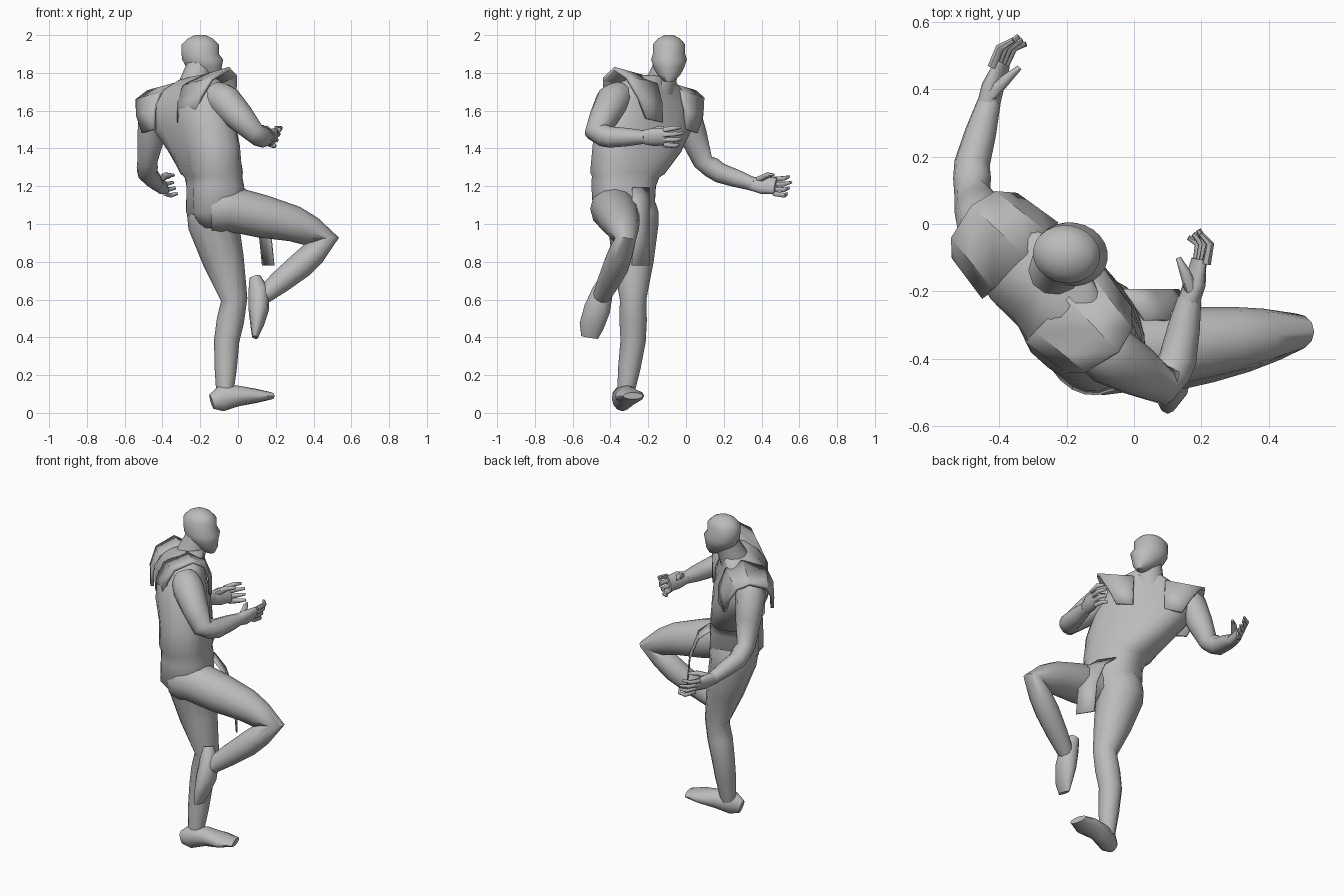
import bpy, bmesh, math
from mathutils import Vector

default_cube = bpy.data.objects.get("Cube")
if default_cube:
    bpy.data.objects.remove(default_cube)

colour = (.5, .5, .5, 1)
grey = bpy.data.materials.new("plain grey")
grey.use_nodes = True
grey.diffuse_color = colour
grey.node_tree.nodes["Principled BSDF"].inputs["Base Color"].default_value = colour

LEFT = Vector((-.7, .7, -.2))      # across the shoulders, dropping to the left
FORWARD = Vector((.7, .7, 0))      # the way the chest faces


def finish(name, bm, angle=60):
    bmesh.ops.recalc_face_normals(bm, faces=bm.faces)
    mesh = bpy.data.meshes.new(name)
    bm.to_mesh(mesh)
    bm.free()
    mesh.materials.append(grey)
    part = bpy.data.objects.new(name, mesh)
    bpy.context.collection.objects.link(part)
    bpy.ops.object.select_all(action='DESELECT')
    part.select_set(True)
    bpy.context.view_layer.objects.active = part
    bpy.ops.object.shade_smooth_by_angle(angle=math.radians(angle))
    return part


def skin(name, rings):
    """Joins rings of points into a closed surface."""
    bm = bmesh.new()
    loops = [[bm.verts.new(point) for point in ring] for ring in rings]
    for low, high in zip(loops, loops[1:]):
        for i in range(len(low)):
            bm.faces.new((low[i - 1], low[i], high[i], high[i - 1]))
    bm.faces.new(loops[0])
    bm.faces.new(loops[-1])
    finish(name, bm)


def sheet(name, rows, thickness, angle):
    """Joins rows of points into a thin plate."""
    bm = bmesh.new()
    rows = [[bm.verts.new(point) for point in row] for row in rows]
    for upper, lower in zip(rows, rows[1:]):
        for i in range(len(upper) - 1):
            bm.faces.new((upper[i], upper[i + 1], lower[i + 1], lower[i]))
    plate = finish(name, bm, angle).modifiers.new("thickness", 'SOLIDIFY')
    plate.thickness = thickness
    plate.offset = 0


def tube(name, stations, side=(0, 1, 0), sides=12):
    """Each station is a point, its half width along side, and optionally its half height."""
    points = [Vector(station[0]) for station in stations]
    rings = []
    for i, (_, width, *height) in enumerate(stations):
        along = (points[min(i + 1, len(points) - 1)] - points[max(i - 1, 0)]).normalized()
        across = Vector(side)
        across = (across - along * across.dot(along)).normalized()
        up = along.cross(across) * (height[0] if height else width)
        turns = [math.tau * k / sides for k in range(sides)]
        rings.append([points[i] + across * width * math.cos(t) + up * math.sin(t) for t in turns])
    skin(name, rings)


def limb(name, joints, side):
    """A tube with a slight muscle swelling halfway between joints."""
    stations = [joints[0]]
    for start, end in zip(joints, joints[1:]):
        middle = Vector(start[0]).lerp(Vector(end[0]), .5)
        stations += [(middle, (start[1] + end[1]) * .53), end]
    tube(name, stations, side)


def level_ring(x, y, z, width, depth, yaw, roll=0, square=1, groove=0, sides=24):
    """A level section facing yaw, with an optional groove down the back."""
    facing = Vector((math.cos(yaw), math.sin(yaw), 0))
    across = Vector((-math.sin(yaw), math.cos(yaw), -roll))
    ring = []
    for k in range(sides):
        c, s = (math.copysign(abs(f(math.tau * k / sides)) ** square, f(math.tau * k / sides))
                for f in (math.cos, math.sin))
        if k == sides // 2:
            c += groove
        ring.append(Vector((x, y, z)) + facing * c * depth + across * s * width)
    return ring


def trunk(name, sections):
    """Sections that twist and tilt steadily from the hips to the shoulders."""
    rings = []
    for x, y, z, width, depth in sections:
        rise = min(max(z - 1.2, 0) * 2, 1)
        yaw = math.radians(20 + 25 * rise)
        rings.append(level_ring(x, y, z, width, depth, yaw, rise * .2, .85, .12))
    skin(name, rings)


# Torso with a flared vest hem
trunk("torso", [
    (-.11, -.32, .98, .1, .1),
    (-.12, -.33, 1.06, .16, .15),
    (-.12, -.33, 1.2, .17, .145),
    (-.13, -.32, 1.25, .18, .14),
    (-.14, -.31, 1.27, .2, .15),
    (-.18, -.26, 1.4, .25, .15),
    (-.23, -.22, 1.52, .27, .16),
    (-.27, -.19, 1.65, .26, .14),
    (-.26, -.17, 1.72, .2, .11),
    (-.23, -.15, 1.77, .1, .08)])

# Neck and hooded head with a pointed mask
tube("neck", [((-.24, -.15, 1.7), .09), ((-.21, -.11, 1.82), .07), ((-.2, -.1, 1.88), .07)])
HEAD = [(-.13, 1.755, .03), (-.155, 1.79, .07), (-.18, 1.83, .095), (-.187, 1.87, .11),
        (-.2, 1.9, .1), (-.2, 1.95, .1), (-.2, 1.98, .07), (-.2, 2, .03)]
skin("head", [level_ring(x, -.09, z, r * .86, r, -.15) for x, z, r in HEAD])

# Winged shoulder pads, wide on top and narrowing toward the chest and back
PAD_ARC = [(-.14, 1.52), (-.14, 1.62), (-.1, 1.71), (.03, 1.76), (.12, 1.72), (.16, 1.62), (.16, 1.52)]
PAD_CENTRE = Vector((-.28, -.18, 0))
for name, sign in (("left_shoulder_pad", 1), ("right_shoulder_pad", -1)):
    rows = []
    for t, z in PAD_ARC:
        flare = .18 + (z - 1.5) * .5
        rows.append([PAD_CENTRE + FORWARD * t * (1.1 - s) + LEFT * sign * s + Vector((0, 0, z))
                     for s in (.09, flare * .7, flare)])
    sheet(name, rows, .02, 35)

# Arms
right_wrist, left_wrist = Vector((.165, -.22, 1.46)), Vector((-.43, .36, 1.21))
limb("right_arm", [((-.13, -.34, 1.69), .07), ((-.07, -.39, 1.65), .09), ((.09, -.48, 1.48), .056),
                   ((.13, -.4, 1.46), .056), (right_wrist, .035)], (.5, .2, .8))
limb("left_arm", [((-.4, -.05, 1.65), .07), ((-.44, -.01, 1.6), .085), ((-.48, .09, 1.33), .053),
                  ((-.48, .18, 1.27), .053), (left_wrist, .035)], (1, 0, 0))


# Hands: palm, four curled fingers and a thumb
def hand(name, wrist, forward, spread, curl):
    axes = [Vector(axis).normalized() * 1.2 for axis in (forward, spread, curl)]

    def at(*offsets):
        return wrist + sum((axis * d for axis, d in zip(axes, offsets)), Vector())

    tube(name + "_palm", [(at(-.02, 0, 0), .034, .034), (at(.04, 0, 0), .05, .03),
                          (at(.1, 0, .01), .046, .018)], spread)
    for i, finger in enumerate(("index", "middle", "ring", "little")):
        b = .034 - i * .023
        reach = .17 - abs(i - 1) * .01
        tube(f"{name}_{finger}_finger", [(at(.09, b, 0), .014), (at(.14, b * 1.2, .01), .013),
                                         (at(reach, b * 1.2, .04), .008)], spread, 6)
    tube(name + "_thumb", [(at(.02, .02, .01), .02), (at(.06, .035, .045), .016),
                           (at(.09, .03, .07), .008)], spread, 6)


hand("right_hand", right_wrist, (.35, 1, 0), (.35, 0, 1), (-.9, .2, .1))
hand("left_hand", left_wrist, (.25, 1, -.1), (-.45, 0, 1), (.9, 0, .3))

# Standing left leg and raised right leg
limb("left_leg", [((-.13, -.29, 1.1), .13), ((-.13, -.28, 1), .135), ((-.02, -.28, .6), .07),
                  ((-.06, -.28, .38), .067), ((-.07, -.32, .1), .045)], (0, 1, 0))
limb("right_leg", [((-.14, -.38, 1.08), .12), ((-.04, -.38, 1.08), .12), ((.3, -.34, 1), .095),
                   ((.48, -.32, .92), .055), ((.33, -.37, .78), .07), ((.12, -.45, .61), .045)],
     (0, 1, 0))

# Feet, from heel to toe
tube("left_foot", [((-.14, -.35, .06), .03, .04), ((-.09, -.34, .075), .055, .068),
                   ((0, -.31, .09), .06, .055), ((.1, -.3, .09), .08, .037),
                   ((.18, -.28, .09), .055, .018)], (-.25, 1, 0))
tube("right_foot", [((.09, -.42, .72), .03), ((.11, -.44, .65), .055), ((.11, -.47, .55), .07, .055),
                    ((.1, -.5, .46), .065, .035), ((.09, -.51, .4), .045, .016)], (0, 1, -.3))

# Loincloth flap hanging from the waist
FLAP = [(0, 1.19), (.08, 1.12), (.14, .98), (.16, .78)]
sheet("loincloth", [[Vector((x - k * .03, k * .045 - .24, z)) for k in (-1, 0, 1)] for x, z in FLAP],
      .008, 60)
